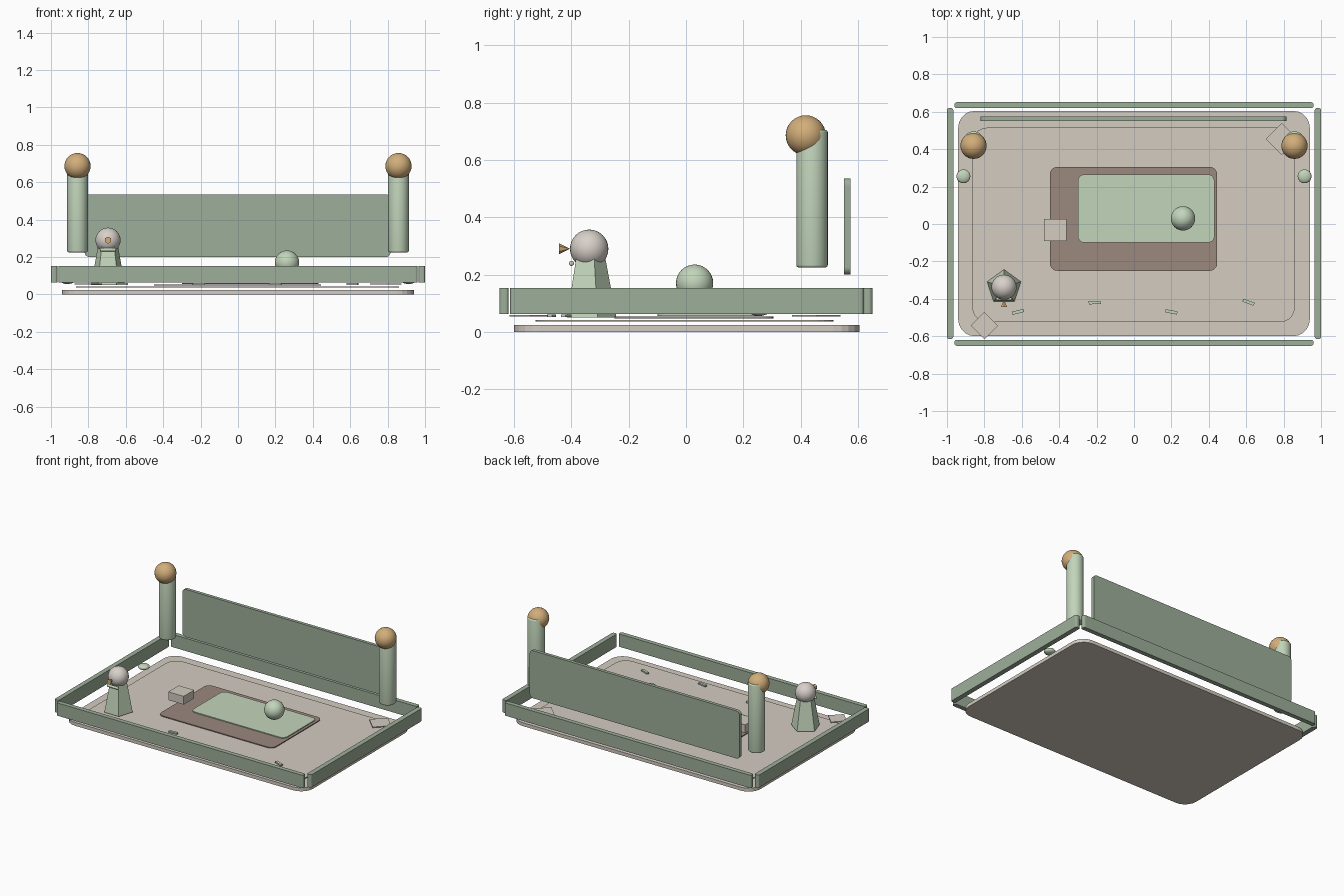
import bpy, bmesh, math
from mathutils import Matrix, Vector

if "Cube" in bpy.data.objects:
    bpy.data.objects.remove(bpy.data.objects["Cube"])


def material(name, r, g, b):
    lin = lambda c: (c / 255 / 12.92) if c < 11 else ((c / 255 + 0.055) / 1.055) ** 2.4
    m = bpy.data.materials.new(name)
    m.diffuse_color = (lin(r), lin(g), lin(b), 1)
    m.use_nodes = True
    m.node_tree.nodes["Principled BSDF"].inputs["Base Color"].default_value = m.diffuse_color
    return m


SAGE = material("sage green", 158, 175, 154)
PALE = material("pale green", 194, 213, 187)
BEIGE = material("warm beige", 212, 204, 193)
BROWN = material("dusty brown", 155, 137, 126)
TAN = material("tan wood", 210, 174, 122)
CREAM = material("grey cream", 217, 209, 202)


def finish(name, bm, mat, smooth=False):
    bmesh.ops.recalc_face_normals(bm, faces=bm.faces)
    me = bpy.data.meshes.new(name)
    bm.to_mesh(me)
    bm.free()
    me.materials.append(mat)
    ob = bpy.data.objects.new(name, me)
    bpy.context.collection.objects.link(ob)
    if smooth:
        bpy.ops.object.select_all(action='DESELECT')
        ob.select_set(True)
        bpy.context.view_layer.objects.active = ob
        bpy.ops.object.shade_smooth_by_angle(angle=math.radians(40))
    return ob


def plate(name, x0, x1, y0, y1, z0, z1, mat, radius=0.0, upright=False, steps=5):
    """Rounded rectangle pushed up in z; upright swaps y and z so it stands."""
    bm = bmesh.new()
    pts = []
    corners = ((x1, y1, -1, -1, 0), (x0, y1, 1, -1, 90), (x0, y0, 1, 1, 180), (x1, y0, -1, 1, 270))
    for cx, cy, sx, sy, start in corners:
        for i in range(steps + 1 if radius else 1):
            a = math.radians(start + 90 * i / steps)
            pts.append((cx + radius * (sx + math.cos(a)), cy + radius * (sy + math.sin(a)), z0))
    face = bm.faces.new([bm.verts.new(p) for p in pts])
    new = bmesh.ops.extrude_face_region(bm, geom=[face])["geom"]
    for v in new:
        if isinstance(v, bmesh.types.BMVert):
            v.co.z = z1
    if upright:
        for v in bm.verts:
            v.co.y, v.co.z = v.co.z, v.co.y
    return finish(name, bm, mat)


def ball(name, pos, r, mat, flat=1.0):
    bm = bmesh.new()
    bmesh.ops.create_uvsphere(bm, u_segments=32, v_segments=16, radius=r)
    bmesh.ops.transform(bm, matrix=Matrix.Translation(pos) @ Matrix.Diagonal((1, 1, flat, 1)), verts=bm.verts)
    return finish(name, bm, mat, True)


def cone(name, pos, r1, r2, depth, sides, mat, rot=None, smooth=False, bevel=0):
    bm = bmesh.new()
    bmesh.ops.create_cone(bm, cap_ends=True, segments=sides, radius1=r1, radius2=r2, depth=depth)
    if bevel:
        rims = [e for e in bm.edges if abs(e.verts[0].co.z - e.verts[1].co.z) < 1e-5]
        bmesh.ops.bevel(bm, geom=rims, offset=bevel, segments=3, profile=0.5, affect='EDGES')
    bmesh.ops.transform(bm, matrix=Matrix.Translation(pos) @ (rot or Matrix()), verts=bm.verts)
    return finish(name, bm, mat, smooth)


def turned_tile(name, x, y, z, w, d, h, angle, mat):
    ob = plate(name, -w / 2, w / 2, -d / 2, d / 2, -h / 2, h / 2, mat)
    ob.data.transform(Matrix.Translation((x, y, z)) @ Matrix.Rotation(math.radians(angle), 4, 'Z'))


# layered floor
plate("base_board", -0.94, 0.94, -0.60, 0.605, 0, 0.024, BEIGE, 0.09)
plate("floor_sheet", -0.865, 0.86, -0.525, 0.515, 0.036, 0.042, BEIGE, 0.08)
plate("brown_rug", -0.45, 0.445, -0.25, 0.305, 0.047, 0.053, BROWN, 0.04)
plate("green_mat", -0.30, 0.43, -0.10, 0.265, 0.056, 0.062, PALE, 0.035)

# low rails round the edge
for side, tag in ((-1, "front"), (1, "back")):
    y = 0.635 * side
    plate(tag + "_rail", -0.96, 0.96, y - 0.016, y + 0.016, 0.063, 0.153, SAGE, 0.012, steps=3)
for side, tag in ((-1, "left"), (1, "right")):
    x = 0.983 * side
    plate(tag + "_rail", x - 0.017, x + 0.017, -0.615, 0.62, 0.063, 0.153, SAGE, 0.012, steps=3)
    # posts with round knobs, and flattened buttons beside them
    cone(tag + "_post", (0.858 * side, 0.44, 0.465), 0.055, 0.055, 0.48, 32, PALE, smooth=True, bevel=0.008)
    ball(tag + "_post_knob", (0.858 * side, 0.418, 0.686), 0.07, TAN)
    ball(tag + "_button", (0.912 * side, 0.255, 0.074), 0.037, PALE, 0.5)

# standing back panel
plate("back_panel", -0.82, 0.815, 0.20, 0.535, 0.552, 0.575, SAGE, 0.025, upright=True)

# loose things on the floor
plate("small_block", -0.48, -0.36, -0.09, 0.027, 0.085, 0.143, BEIGE)
ball("play_ball", (0.262, 0.03, 0.17), 0.065, PALE)
turned_tile("front_corner_tile", -0.80, -0.543, 0.056, 0.103, 0.103, 0.006, 45, BEIGE)
turned_tile("back_corner_tile", 0.79, 0.455, 0.056, 0.12, 0.12, 0.006, 45, BEIGE)
for i, (x, y, a) in enumerate(((-0.62, -0.47, 14), (-0.21, -0.42, 2), (0.20, -0.47, -10), (0.612, -0.418, -20))):
    turned_tile("chip_%d" % (i + 1), x, y, 0.056, 0.064, 0.017, 0.01, a, PALE)

# little figure: five-sided body, round head, nose and neck bar
FX, FY = -0.695, -0.338
cone("figure_body", (FX, FY, 0.16), 0.095, 0.054, 0.22, 5, PALE, rot=Matrix.Rotation(
    math.radians(0), 4, 'Z'))
body = bpy.data.objects["figure_body"]
# turn the body so that one corner points backwards
far = max((v.co - Vector((FX, FY, v.co.z)) for v in body.data.vertices), key=lambda d: d.length)
turn = math.pi / 2 - math.atan2(far.y, far.x)
body.data.transform(Matrix.Translation((FX, FY, 0)) @ Matrix.Rotation(turn, 4, 'Z') @ Matrix.Translation((-FX, -FY, 0)))
ball("figure_head", (FX, FY, 0.29), 0.067, CREAM)
cone("figure_nose", (FX, -0.424, 0.29), 0.019, 0.0, 0.038, 6, TAN, rot=Matrix.Rotation(-math.pi / 2, 4, 'X'))
cone("figure_neck_bar", (FX, -0.40, 0.239), 0.009, 0.009, 0.085, 12, PALE,
     rot=Matrix.Rotation(math.pi / 2, 4, 'Y'), smooth=True, bevel=0.006)
